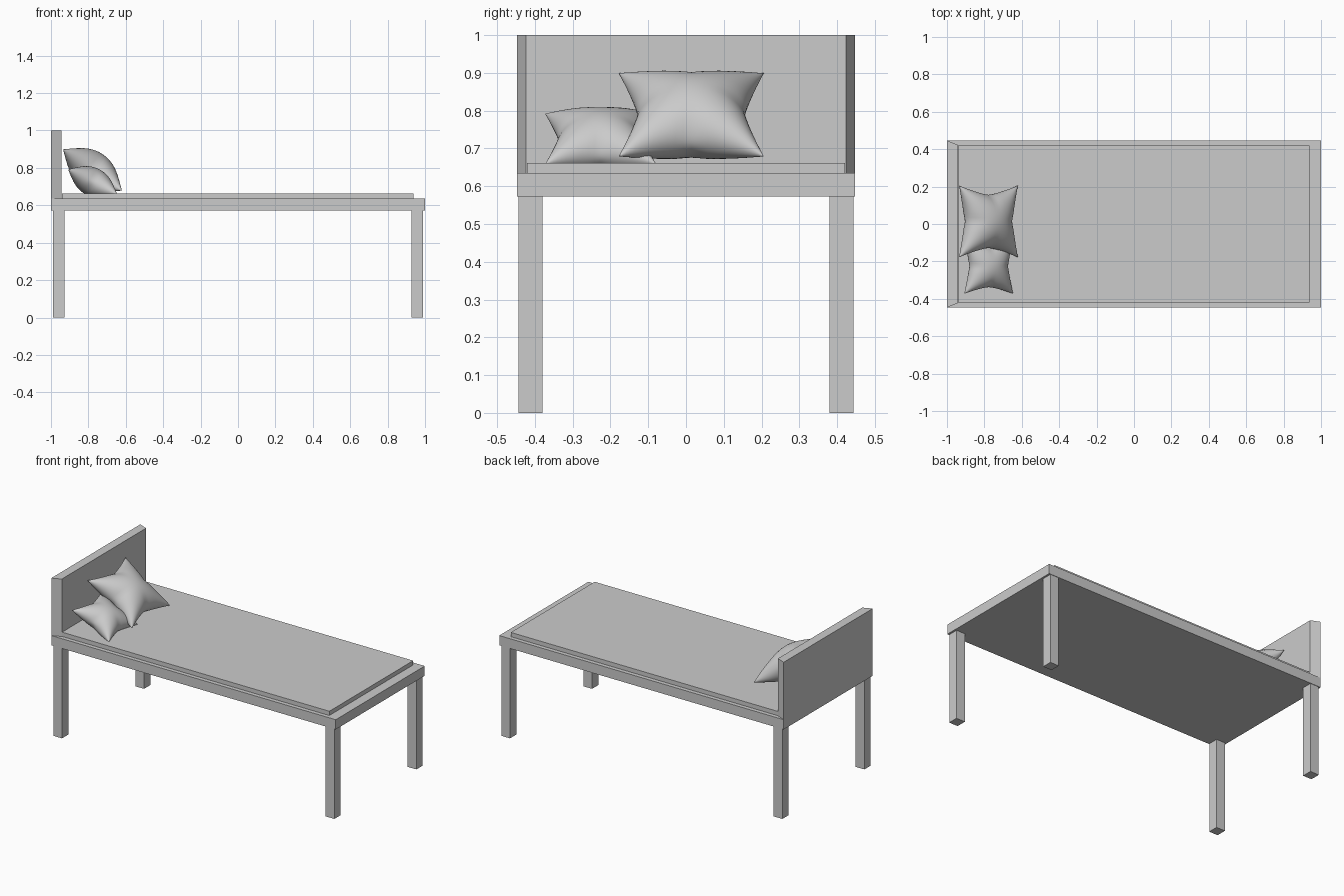
import bpy, bmesh, math

if "Cube" in bpy.data.objects:
    bpy.data.objects.remove(bpy.data.objects["Cube"])


def finish(name, bm):
    bmesh.ops.recalc_face_normals(bm, faces=bm.faces)
    mesh = bpy.data.meshes.new(name)
    bm.to_mesh(mesh)
    bm.free()
    obj = bpy.data.objects.new(name, mesh)
    bpy.context.collection.objects.link(obj)
    return obj


def box(name, x0, x1, y0, y1, z0, z1):
    bm = bmesh.new()
    bmesh.ops.create_cube(bm, size=1)
    for v in bm.verts:
        v.co.x = x0 if v.co.x < 0 else x1
        v.co.y = y0 if v.co.y < 0 else y1
        v.co.z = z0 if v.co.z < 0 else z1
    return finish(name, bm)


def pillow(name, half, height, pinch, location, tilt):
    """Two bulging sheets joined at a seam whose sides are pulled inwards."""
    bm = bmesh.new()
    for side in (-1, 1):
        sheet = bmesh.ops.create_grid(bm, x_segments=28, y_segments=28, size=1)
        for vert in sheet["verts"]:
            # sine spacing puts more rows near the seam
            u = math.sin(vert.co.x * math.pi / 2)
            v = math.sin(vert.co.y * math.pi / 2)
            puff = math.sqrt(max(0, (1 - u * u) * (1 - v * v)))
            vert.co.x = half * u * (1 - pinch * (1 - abs(v) ** 1.4))
            vert.co.y = half * v * (1 - pinch * (1 - abs(u) ** 1.4))
            # shallow folds running in from the middle of each side
            fold = (math.exp(-(v / 0.15) ** 2) * abs(u) ** 5
                    + math.exp(-(u / 0.15) ** 2) * abs(v) ** 5)
            vert.co.z = side * height * puff * (1 - 0.25 * fold)
    bmesh.ops.remove_doubles(bm, verts=bm.verts, dist=0.00002)
    obj = finish(name, bm)
    obj.location = location
    obj.rotation_euler.y = tilt
    bpy.ops.object.select_all(action='DESELECT')
    obj.select_set(True)
    bpy.context.view_layer.objects.active = obj
    bpy.ops.object.shade_smooth_by_angle(angle=math.radians(50))
    return obj


# Frame and mattress
box("bed_frame", -1, 1, -0.447, 0.447, 0.573, 0.635)
box("mattress", -0.942, 0.937, -0.421, 0.421, 0.635, 0.662)

# Headboard, slightly narrower on its inner face
headboard = box("headboard", -1, -0.943, -0.447, 0.447, 0.635, 1.0)
for v in headboard.data.vertices:
    if v.co.x > -0.97:
        v.co.y *= 0.423 / 0.447

# Legs
for sx, end in ((-1, "head"), (1, "foot")):
    for sy, side in ((-1, "front"), (1, "back")):
        xs = sorted((sx * 0.927, sx * 0.988))
        ys = sorted((sy * 0.380, sy * 0.444))
        box(f"{side}_{end}_leg", *xs, *ys, 0, 0.573)

# Pillows leaning on the headboard
pillow("large_pillow", 0.192, 0.100, 0.26, (-0.778, 0.014, 0.789), math.radians(35))
pillow("small_pillow", 0.147, 0.076, 0.24, (-0.777, -0.226, 0.725), math.radians(27))
